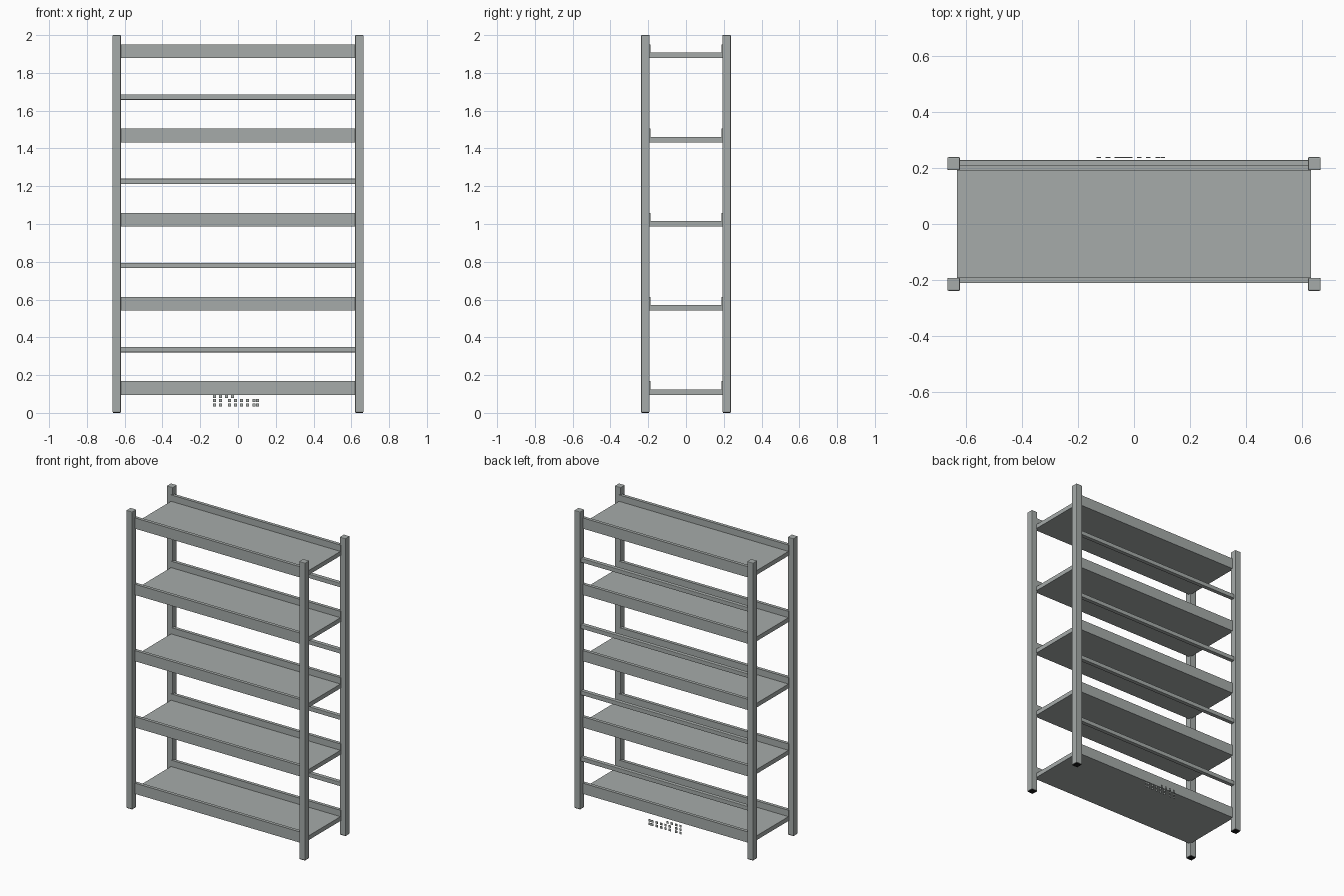
import bpy, bmesh
from mathutils import Vector

if "Cube" in bpy.data.objects:
    bpy.data.objects.remove(bpy.data.objects["Cube"], do_unlink=True)


def material(name, rgb):
    mat = bpy.data.materials.new(name)
    mat.use_nodes = True
    color = (*rgb, 1)
    mat.diffuse_color = color
    bsdf = next(n for n in mat.node_tree.nodes if n.type == 'BSDF_PRINCIPLED')
    bsdf.inputs["Base Color"].default_value = color
    return mat


METAL = material("cool grey metal", (0.38, 0.41, 0.40))
RUBBER = material("black rubber", (0.01, 0.01, 0.01))


def finish(name, bm, mat, bevel=0):
    bmesh.ops.recalc_face_normals(bm, faces=bm.faces)
    mesh = bpy.data.meshes.new(name)
    bm.to_mesh(mesh)
    bm.free()
    mesh.materials.append(mat)
    obj = bpy.data.objects.new(name, mesh)
    bpy.context.collection.objects.link(obj)
    if bevel:
        mod = obj.modifiers.new("rounded edges", 'BEVEL')
        mod.width = bevel
        mod.segments = 2
    return obj


def box(name, low, high, mat=METAL, bevel=0):
    low, high = Vector(low), Vector(high)
    bm = bmesh.new()
    bmesh.ops.create_cube(bm, size=1)
    bmesh.ops.scale(bm, vec=high - low, verts=bm.verts)
    bmesh.ops.translate(bm, vec=(low + high) / 2, verts=bm.verts)
    return finish(name, bm, mat, bevel)


def tray(name, z):
    # U-shaped section, swept across the width
    half = [(0.21, 0), (0.21, 0.072), (0.188, 0.072), (0.188, 0.029)]
    section = half + [(-y, h) for y, h in reversed(half)]
    bm = bmesh.new()
    face = bm.faces.new([bm.verts.new((-0.63, y, z + h)) for y, h in section])
    swept = bmesh.ops.extrude_face_region(bm, geom=[face])
    verts = [g for g in swept["geom"] if isinstance(g, bmesh.types.BMVert)]
    bmesh.ops.translate(bm, vec=(1.26, 0, 0), verts=verts)
    return finish(name, bm, METAL)


# Corner posts with thin feet
INNER_X, OUTER_X = 0.62, 0.665
INNER_Y, OUTER_Y = 0.192, 0.238
for sx, side in ((-1, "right"), (1, "left")):
    for sy, end in ((-1, "front"), (1, "back")):
        x0, x1 = sorted((sx * INNER_X, sx * OUTER_X))
        y0, y1 = sorted((sy * INNER_Y, sy * OUTER_Y))
        box(f"{end}_{side}_post", (x0, y0, 0.003), (x1, y1, 2), bevel=0.004)
        box(f"{end}_{side}_foot", (x0 + 0.003, y0 + 0.003, 0),
            (x1 - 0.003, y1 - 0.003, 0.005), RUBBER)

# Five lipped shelves, with a back rail in each gap
PITCH = 0.4455
for i in range(5):
    tray(f"shelf_{i + 1}", 0.096 + i * PITCH)
    if i < 4:
        z = 0.321 + i * PITCH
        box(f"back_rail_{i + 1}", (-0.625, 0.2, z), (0.625, 0.228, z + 0.028), bevel=0.003)

# Small square tiles below the lowest shelf at the back
for row, count in enumerate((8, 8, 4)):
    for col in range(count):
        x = -0.125 + col * 0.0325 + (0.014 if 1 < col < 7 and row < 2 else 0)
        if row == 2:
            x = -0.125 + col * 0.032
        z = 0.042 + row * 0.023
        box(f"back_tile_{row + 1}_{col + 1}", (x - 0.008, 0.236, z - 0.008),
            (x + 0.008, 0.238, z + 0.008))
